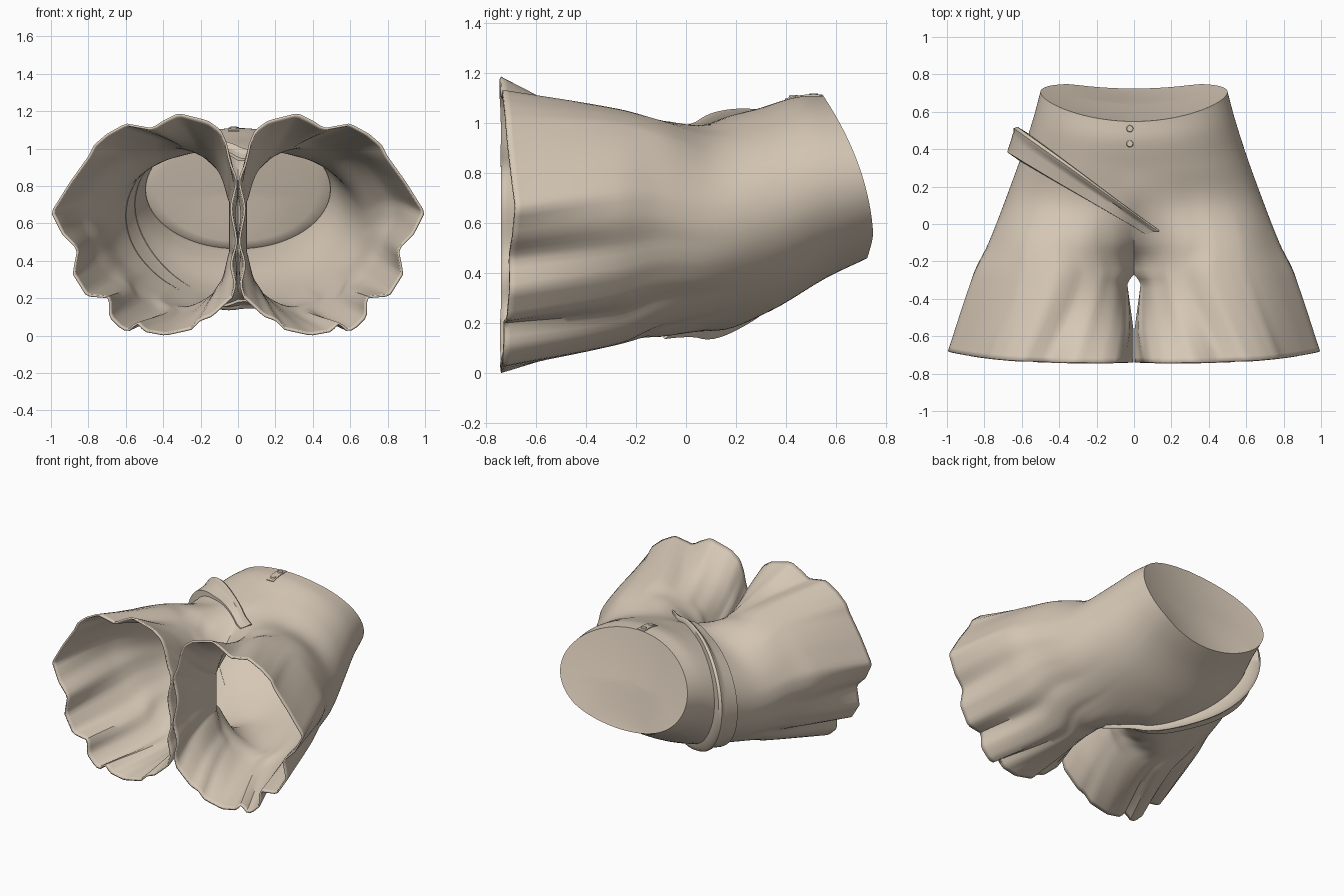
import bpy, bmesh, math
from mathutils import Vector
from mathutils.bvhtree import BVHTree

if "Cube" in bpy.data.objects:
    bpy.data.objects.remove(bpy.data.objects["Cube"])

K, M, SUB = 90, 26, 6          # outer columns, inner-leg columns, rows per section

cloth = bpy.data.materials.new("tan_cloth")
cloth.diffuse_color = (0.67, 0.575, 0.465, 1)
cloth.use_nodes = True
cloth.node_tree.nodes["Principled BSDF"].inputs["Base Color"].default_value = cloth.diffuse_color


def make_object(name, bm, angle=40):
    mesh = bpy.data.meshes.new(name)
    bm.to_mesh(mesh)
    mesh.materials.append(cloth)
    mesh.shade_smooth()
    mesh.set_sharp_from_angle(angle=math.radians(angle))
    ob = bpy.data.objects.new(name, mesh)
    bpy.context.collection.objects.link(ob)
    return ob


def hermite(p, t, i, s):
    # smooth curve through unevenly spaced sections
    def slope(j):
        a, b = max(j - 1, 0), min(j + 1, len(p) - 1)
        return (p[b] - p[a]) / (t[b] - t[a])
    h = t[i + 1] - t[i]
    return (p[i] * (2 * s ** 3 - 3 * s * s + 1) + slope(i) * h * (s ** 3 - 2 * s * s + s)
            + p[i + 1] * (3 * s * s - 2 * s ** 3) + slope(i + 1) * h * (s ** 3 - s * s))


def smooth_line(pts, steps=12):
    p = [Vector(q) for q in pts]
    t = [0]
    for a, b in zip(p, p[1:]):
        t.append(t[-1] + (b - a).length)
    return [hermite(p, t, i, s / steps) for i in range(len(p) - 1) for s in range(steps)] + [p[-1]]


def resample(pts, n):
    p = [Vector(q) for q in pts]
    acc = [0]
    for a, b in zip(p, p[1:]):
        acc.append(acc[-1] + (b - a).length)
    out, j = [], 0
    for i in range(n + 1):
        s = acc[-1] * i / n
        while j < len(p) - 2 and acc[j + 1] < s:
            j += 1
        out.append(p[j].lerp(p[j + 1], (s - acc[j]) / (acc[j + 1] - acc[j])))
    return out


def waist_y(x, z):
    dip = .025 * max(0, 1 - (x / .36) ** 2) * min(1, max(0, (.75 - z) / .25))
    return 0.75 - 0.195 * ((z - 0.5) / 0.6) ** 2 - dip


def ring(outer, inner, yfun):
    # outer runs bottom to top round the side, inner runs back down the middle
    pts = resample(outer, K) + resample(inner, M)[1:-1]
    return [Vector((p.x, yfun(p.x, p.y), p.y)) for p in pts]


def torso_ring(y, slant, w, zb, zt, square=1.0):
    zc, h = (zb + zt) / 2, (zt - zb) / 2
    arc = []
    for i in range(61):
        a = math.pi * (i / 60 - 0.5)
        power = square if a > 0 else 1
        arc.append((w * max(0, math.cos(a)) ** power, zc + h * math.sin(a)))
    return ring(arc, [(0, zt), (0, zb)], lambda x, z: y + (waist_y(x, z) - 0.72) * slant)


def leg_ring(y, outer):
    return ring(smooth_line(outer), [outer[-1], outer[0]], lambda x, z: y)


# Sections of one half, from waist to hem
hip = [(0, .24), (.12, .18), (.32, .155), (.6, .29), (.775, .62), (.62, .925),
       (.34, 1.015), (.12, .95), (0, .88)]
crotch = [(0, .45), (.08, .27), (.33, .115), (.66, .28), (.85, .64), (.675, .945),
          (.36, 1.045), (.1, .89), (0, .71)]
hem_outer = [(.03, .2), (.14, .1), (.2, .08), (.25, .03), (.39, 0), (.5, .02), (.54, .065),
             (.58, .025), (.62, .03), (.66, .07), (.69, .1), (.69, .2), (.81, .21), (.885, .33),
             (.86, .46), (.94, .54), (1, .66), (.9, .82), (.8, .96), (.77, 1.02), (.7, 1.08),
             (.6, 1.135), (.46, 1.11), (.4, 1.15), (.32, 1.19), (.16, 1.15), (.09, 1.1), (.06, 1.03)]
hem_inner = [(.06, 1.03), (.035, .92), (.003, .83), (.03, .68), (.003, .5), (.03, .38),
             (.01, .27), (.03, .2)]
stations = [.72, .56, .35, .12, -.1, -.27, -.74]
sections = [torso_ring(.72, 1, .5, .46, 1.11), torso_ring(.56, .7, .54, .38, 1.105, .95),
            torso_ring(.35, .4, .605, .25, 1.06, .9), torso_ring(.12, .1, .69, .17, 1.005, .84),
            leg_ring(-.1, hip), leg_ring(-.27, crotch)]
hem = ring(hem_outer, smooth_line(hem_inner), lambda x, z: -.74 + .06 * x ** 4)
CROTCH_ROW = (len(sections) - 1) * SUB
sections.append(hem)

# Carry the hem pleats up the legs, fading towards the hips
R = 6
for i in range(K + 1):
    near = [hem[min(max(j, 0), K)] for j in range(i - R, i + R + 1)]
    pleat = hem[i] - sum(near, Vector()) / len(near)
    pleat.y = 0
    pleat *= min(1, min(i, K - i) / 10)
    for s, amount in ((5, .4), (4, .18), (3, .05)):
        sections[s][i] = sections[s][i] + pleat * amount

# Interpolate the rows
rows, last = [], len(sections) - 1
columns = list(zip(*sections))
for s in range(last):
    steps = SUB if s < last - 1 else SUB * 3
    for k in range(steps):
        row = [hermite(c, stations, s, k / steps) for c in columns]
        if s == last - 1:
            # straight inner leg with a narrow gap closing towards the hem
            t = k / steps
            gap = .042 * min(1, t / .1) * max(0, 1 - t / .65)
            for i in range(K + M):
                if i > K:
                    row[i].x = max(.001, hem[i].x * t * t) + gap
                else:
                    row[i].x = max(row[i].x, .001) + gap * max(0, 1 - min(i, K - i) / 12)
        rows.append(row)
rows.append(sections[-1])

# Half garment
bm = bmesh.new()
N = K + M
grid = []
for r, row in enumerate(rows):
    line = []
    for i, p in enumerate(row):
        if r <= CROTCH_ROW and (i == 0 or i >= K):
            p.x = 0
        line.append(bm.verts.new(p))
    grid.append(line)
for r in range(len(rows) - 1):
    for i in range(N):
        if r < CROTCH_ROW and i >= K:
            continue
        j = (i + 1) % N
        bm.faces.new((grid[r][i], grid[r][j], grid[r + 1][j], grid[r + 1][i]))

# Closed waist surface, slightly dished
prev, centre = grid[0][:K + 1], .785
for f in (.97, .85, .65, .45, .25, .08):
    cur = []
    for v in grid[0][:K + 1]:
        x, z = v.co.x * f, centre + (v.co.z - centre) * f
        cur.append(bm.verts.new((x, waist_y(x, z) - .07 * (1 - f * f), z)))
    for i in range(K):
        bm.faces.new((prev[i], prev[i + 1], cur[i + 1], cur[i]))
    prev = cur
bm.faces.new(prev)

# Mirror and weld
bmesh.ops.delete(bm, geom=[v for v in bm.verts if not v.link_faces], context='VERTS')
copy = bmesh.ops.duplicate(bm, geom=bm.verts[:] + bm.edges[:] + bm.faces[:])["geom"]
for v in copy:
    if isinstance(v, bmesh.types.BMVert):
        v.co.x *= -1
bmesh.ops.remove_doubles(bm, verts=bm.verts, dist=1e-4)
bmesh.ops.recalc_face_normals(bm, faces=bm.faces)
cap = min(bm.faces, key=lambda f: (f.calc_center_median() - Vector((.2, .64, .785))).length)
if cap.normal.y < 0:
    bmesh.ops.reverse_faces(bm, faces=bm.faces)
tree = BVHTree.FromBMesh(bm)
shorts = make_object("shorts", bm)
mod = shorts.modifiers.new("thickness", 'SOLIDIFY')
mod.thickness = .012
mod.offset = -1

# Slanted strap round one thigh: a flat band with a rolled upper edge
bm = bmesh.new()
u = Vector((-.83, .55, 0)).normalized()
side = Vector((.55, .83, 0)).normalized()
mid = Vector((-.255, .19, .6))
profile = [(-.5, -.015), (-.48, .02), (0, .022), (.15, .024), (.22, .045), (.36, .052),
           (.48, .035), (.5, -.015)]
lines = []
for k in range(73):
    a = math.radians(-139 + 278 * k / 72)
    d = u * math.cos(a) + Vector((0, 0, 1)) * math.sin(a)
    facing = 0.5 + 0.5 * math.cos(a)
    width = .04 + .11 * facing ** 0.8
    lift = .6 + .5 * facing
    line = []
    for s, h in profile:
        hit = tree.ray_cast(mid + side * s * width, d)[0]
        if hit is None:
            break
        stand_off = (.06 if s < .2 else .035) * facing ** 4 if h > 0 else 0
        line.append(bm.verts.new(hit + d * (h * lift + stand_off)))
    if len(line) == len(profile):
        lines.append(line)
for a, b in zip(lines, lines[1:]):
    for i in range(len(profile) - 1):
        bm.faces.new((a[i], a[i + 1], b[i + 1], b[i]))
for end in (lines[0], lines[-1]):
    bm.faces.new(end)
bmesh.ops.recalc_face_normals(bm, faces=bm.faces)
make_object("thigh_strap", bm, 50)


def on_top(x, y):
    return tree.ray_cast(Vector((x, y, 2)), Vector((0, 0, -1)))[0]


# Front placket plate
bm = bmesh.new()
plate = [[bm.verts.new(on_top(x, .395 + .15 * k / 6) + Vector((0, 0, h)))
          for x, h in ((-.05, -.004), (-.05, .005), (.005, .005), (.005, -.004))] for k in range(7)]
for a, b in zip(plate, plate[1:]):
    for i in range(3):
        bm.faces.new((a[i], a[i + 1], b[i + 1], b[i]))
bm.faces.new(plate[0])
bm.faces.new(plate[-1])
bmesh.ops.recalc_face_normals(bm, faces=bm.faces)
make_object("front_placket", bm)

# Buttons
for n, y in enumerate((.43, .51)):
    bm = bmesh.new()
    bmesh.ops.create_cone(bm, cap_ends=True, segments=16, radius1=.02, radius2=.016, depth=.008)
    bmesh.ops.translate(bm, verts=bm.verts, vec=on_top(-.022, y) + Vector((0, 0, .006)))
    make_object(f"button_{n + 1}", bm)
